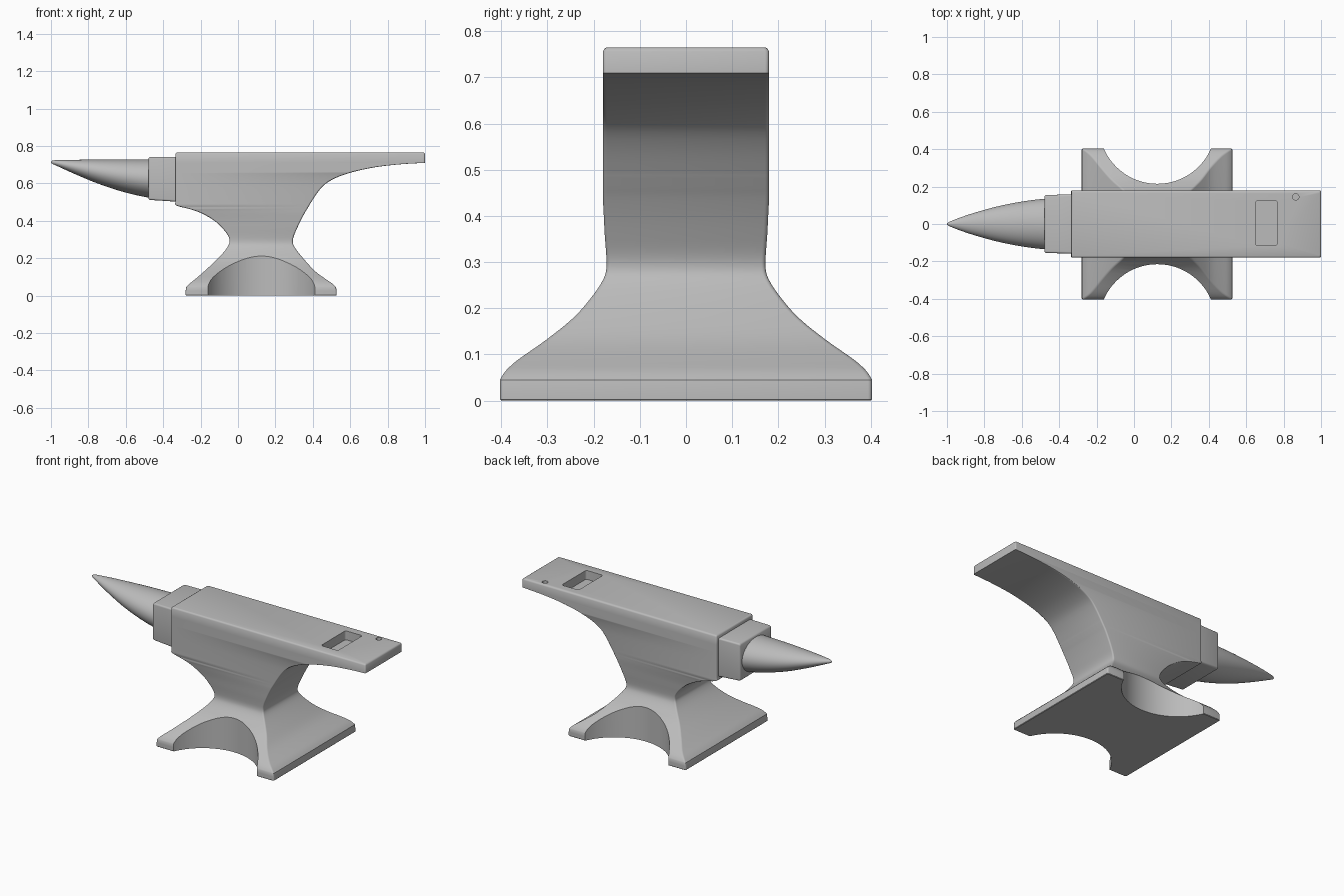
import bpy, bmesh, math
from mathutils import Vector

if "Cube" in bpy.data.objects:
    bpy.data.objects.remove(bpy.data.objects["Cube"])

steel = bpy.data.materials.new("grey steel")
steel.diffuse_color = (0.5, 0.5, 0.5, 1)
steel.use_nodes = True
steel.node_tree.nodes["Principled BSDF"].inputs["Base Color"].default_value = steel.diffuse_color


def rounded_rect(cx, cy, hx, hy, r, seg=4):
    pts = []
    for k, (sx, sy) in enumerate([(1, 1), (-1, 1), (-1, -1), (1, -1)]):
        for i in range(seg + 1):
            a = math.pi / 2 * (k + i / seg)
            pts.append((cx + sx * (hx - r) + r * math.cos(a),
                        cy + sy * (hy - r) + r * math.sin(a)))
    return pts


def ellipse(cx, cy, hx, hy, n=48):
    return [(cx + hx * math.cos(2 * math.pi * i / n),
             cy + hy * math.sin(2 * math.pi * i / n)) for i in range(n)]


def catmull(rows, sub=3):
    """Smooth a list of number rows."""
    v = [Vector(r) for r in rows]
    out = []
    for i in range(len(v) - 1):
        p0, p1, p2, p3 = v[max(i - 1, 0)], v[i], v[i + 1], v[min(i + 2, len(v) - 1)]
        for s in range(sub):
            t = s / sub
            out.append(0.5 * (2 * p1 + (p2 - p0) * t + (2 * p0 - 5 * p1 + 4 * p2 - p3) * t * t
                              + (3 * p1 - p0 - 3 * p2 + p3) * t ** 3))
    return out + [v[-1]]


def loft(name, rings):
    """Skin a stack of closed rings and cap both ends."""
    bm = bmesh.new()
    loops = [[bm.verts.new(p) for p in ring] for ring in rings]
    n = len(loops[0])
    for a, b in zip(loops, loops[1:]):
        for i in range(n):
            j = (i + 1) % n
            bm.faces.new((a[i], a[j], b[j], b[i]))
    bm.faces.new(loops[0])
    bm.faces.new(loops[-1])
    bmesh.ops.recalc_face_normals(bm, faces=bm.faces)
    me = bpy.data.meshes.new(name)
    bm.to_mesh(me)
    bm.free()
    me.materials.append(steel)
    ob = bpy.data.objects.new(name, me)
    bpy.context.collection.objects.link(ob)
    return ob


def prism(name, outline, z0, z1):
    return loft(name, [[(x, y, z) for x, y in outline] for z in (z0, z1)])


def activate(ob):
    bpy.ops.object.select_all(action='DESELECT')
    ob.select_set(True)
    bpy.context.view_layer.objects.active = ob


def cut(ob, cutter):
    m = ob.modifiers.new("cut", 'BOOLEAN')
    m.operation, m.object, m.solver = 'DIFFERENCE', cutter, 'EXACT'
    activate(ob)
    bpy.ops.object.modifier_apply(modifier=m.name)
    bpy.data.objects.remove(cutter)


# Body: height, left x, right x, half depth
profile = [
    (.045, -.277, .524, .403), (.065, -.257, .503, .390), (.09, -.226, .466, .362),
    (.13, -.180, .412, .305), (.18, -.126, .365, .243), (.23, -.078, .323, .200),
    (.265, -.053, .299, .178), (.29, -.045, .293, .172), (.32, -.053, .299, .173),
    (.36, -.083, .316, .176), (.40, -.126, .335, .178), (.44, -.195, .356, .180),
    (.46, -.250, .368, .180), (.475, -.310, .377, .180), (.485, -.335, .383, .180),
    (.50, -.335, .392, .180), (.55, -.335, .425, .180), (.595, -.335, .465, .180),
    (.63, -.335, .525, .180), (.655, -.335, .595, .180), (.675, -.335, .675, .180),
    (.69, -.335, .760, .180), (.70, -.335, .850, .180), (.706, -.335, .930, .180),
    (.709, -.335, 1.0, .180)]
rows = [(0, -.277, .524, .400), (.003, -.28, .527, .403), (.025, -.28, .527, .403)]
rows += catmull(profile)
rows += [(.756, -.335, 1.0, .180), (.762, -.332, .997, .177), (.765, -.327, .992, .172)]
body = loft("anvil_body", [
    [(x, y, z) for x, y in rounded_rect((xl + xr) / 2, 0, (xr - xl) / 2, hy, .009)]
    for z, xl, xr, hy in rows])

# Round scoops in both long sides of the foot
for s in (-1, 1):
    cut(body, prism("scoop_cutter", ellipse(.125, s * .527, .312, .312, 96), -.1, .33))

# Tool holes in the heel
cut(body, prism("square_hole_cutter", rounded_rect(.708, .005, .058, .12, .012), .71, .85))
cut(body, prism("round_hole_cutter", ellipse(.865, .145, .017, .017, 24), .725, .85))

# Step block between body and horn: x, bottom, top, half depth
step = loft("step_block", [
    [(x, y, z) for y, z in rounded_rect(0, (b + t) / 2, hy, (t - b) / 2, .01)]
    for x, b, t, hy in [(-.479, .518, .734, .148), (-.475, .513, .739, .153),
                        (-.469, .511, .742, .155), (-.30, .500, .742, .159)]])

# Horn: x, bottom, top, half depth
horn_rows = catmull([
    (-.46, .520, .728, .137), (-.55, .538, .728, .127), (-.65, .565, .728, .111),
    (-.75, .599, .727, .089), (-.85, .640, .726, .061), (-.92, .671, .725, .038),
    (-.97, .694, .724, .019), (-.99, .703, .722, .010), (-1.0, .710, .716, .003)], 4)
horn = loft("horn", [
    [(x, y, z) for y, z in ellipse(0, (b + t) / 2, hy, (t - b) / 2)]
    for x, b, t, hy in horn_rows])

for ob in (body, step, horn):
    activate(ob)
    bpy.ops.object.shade_smooth_by_angle(angle=math.radians(35))
